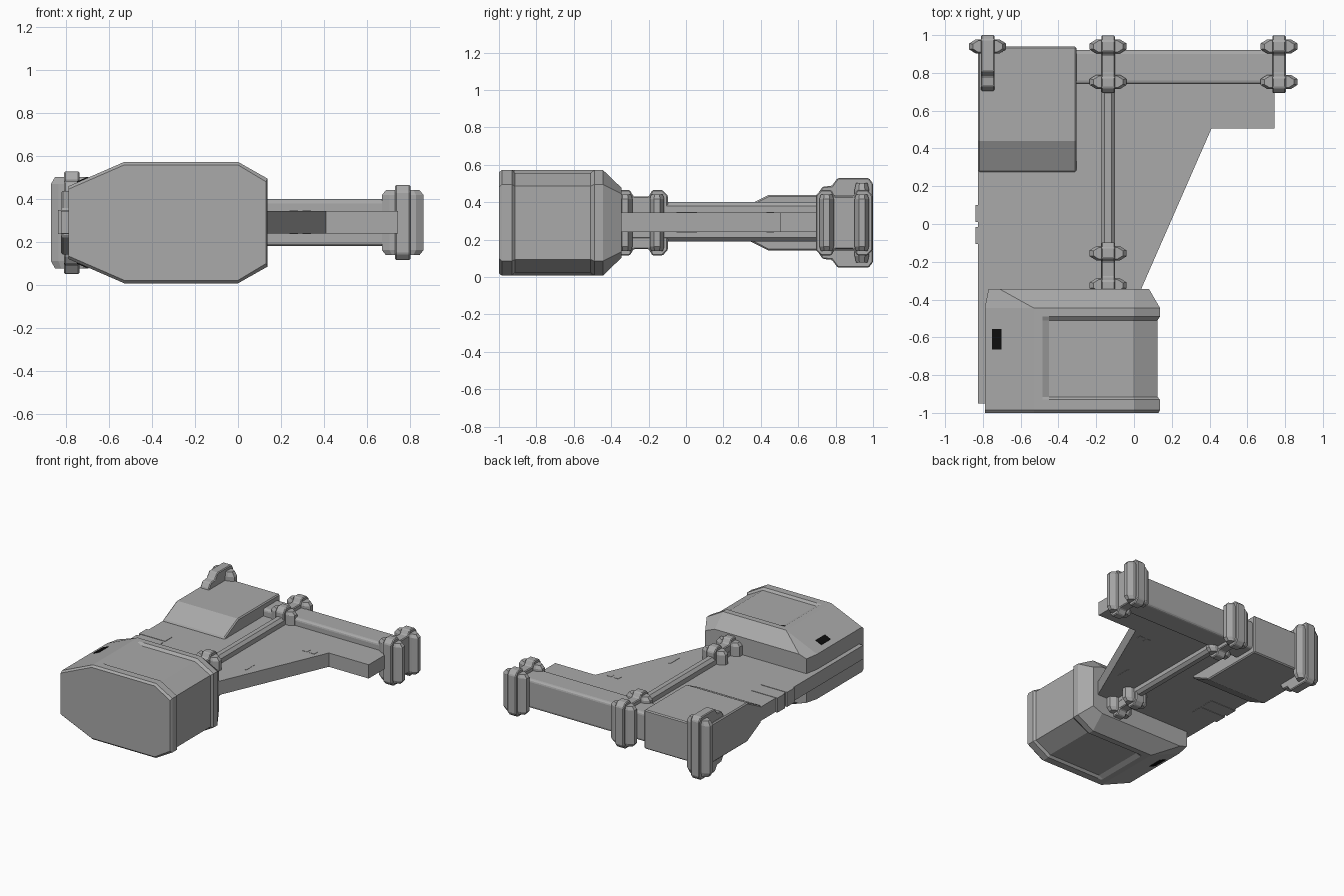
import bpy, bmesh, math

if "Cube" in bpy.data.objects:
    bpy.data.objects.remove(bpy.data.objects["Cube"])

MID = 0.29  # height of the horizontal symmetry plane


def material(name, v):
    m = bpy.data.materials.new(name)
    m.diffuse_color = (v, v, v, 1)
    m.use_nodes = True
    m.node_tree.nodes["Principled BSDF"].inputs["Base Color"].default_value = m.diffuse_color
    return m


GREY = material("hull_grey", 0.4)
BLACK = material("vent_black", 0.004)


def finish(name, bm, mat=GREY, bevel=0, segments=1):
    bmesh.ops.recalc_face_normals(bm, faces=bm.faces)
    me = bpy.data.meshes.new(name)
    bm.to_mesh(me)
    bm.free()
    ob = bpy.data.objects.new(name, me)
    bpy.context.collection.objects.link(ob)
    me.materials.append(mat)
    if bevel:
        mod = ob.modifiers.new("edge_bevel", 'BEVEL')
        mod.width = bevel
        mod.segments = segments
        mod.limit_method = 'ANGLE'
    return ob


def loft(name, rings, **kw):
    """Skin a list of equally long point rings and cap both ends."""
    bm = bmesh.new()
    loops = [[bm.verts.new(p) for p in r] for r in rings]
    n = len(loops[0])
    for a, b in zip(loops, loops[1:]):
        for i in range(n):
            j = (i + 1) % n
            bm.faces.new((a[i], a[j], b[j], b[i]))
    bm.faces.new(loops[0])
    bm.faces.new(loops[-1])
    return finish(name, bm, **kw)


def box(name, x0, x1, y0, y1, z0, z1, **kw):
    rings = [[(x0, y0, z), (x1, y0, z), (x1, y1, z), (x0, y1, z)] for z in (z0, z1)]
    return loft(name, rings, **kw)


def mirrored(half):
    """Close an upper half profile (u, height) with its lower reflection."""
    return half + [(u, -h) for u, h in reversed(half)]


def side_profile(name, half, x0, x1, **kw):
    pts = mirrored(half)
    return loft(name, [[(x, y, MID + h) for y, h in pts] for x in (x0, x1)], **kw)


# flat main deck
deck = [(-0.825, 0.9), (-0.825, -0.95), (-0.2, -0.95), (0.04, -0.34),
        (0.41, 0.505), (0.745, 0.505), (0.745, 0.85), (0.0, 0.9)]
loft("deck", [[(x, y, z) for x, y in deck] for z in (0.24, 0.345)])

# rear rail and the spine bar joining it to the front pod
box("rear_rail", -0.6, 0.765, 0.74, 0.92, 0.18, 0.40, bevel=0.02, segments=3)
box("spine_bar", -0.175, -0.1, -0.4, 0.85, 0.19, 0.40, bevel=0.02)

# wedge-fronted rear housing
side_profile("rear_housing", [(0.275, 0.065), (0.44, 0.148), (0.94, 0.148)],
             -0.825, -0.305, bevel=0.008)

# front pod: lofted sections with a recessed band round the right part
outer = [(-0.79, 0.17), (-0.53, 0.283), (-0.485, 0.283), (-0.45, 0.283), (0.0, 0.283), (0.138, 0.205)]
recess = outer[:3] + [(-0.45, 0.266), (-0.005, 0.266), (0.124, 0.196)]
lip = [(x if x < -0.7 else x - 0.008 * (x > 0), h - 0.014) for x, h in outer]
tail = [(-0.77, 0.167), (-0.71, 0.187), (-0.485, 0.187), (-0.45, 0.187), (0.0, 0.187), (0.08, 0.155)]
sections = [(-1.0, lip), (-0.985, outer), (-0.93, outer), (-0.915, recess),
            (-0.51, recess), (-0.49, outer), (-0.445, outer), (-0.345, tail)]
loft("front_pod", [[(x, y, MID + h) for x, h in mirrored(s)] for y, s in sections])

# black vents on the pod's upper and lower left slopes
for side, label in ((1, "upper"), (-1, "lower")):
    vent = box(label + "_vent", -0.027, 0.027, -0.055, 0.055, -0.004, 0.004, mat=BLACK)
    vent.location = (-0.725, -0.61, MID + side * 0.1985)
    vent.rotation_euler.y = -side * math.radians(23)


# clamp blocks: chamfered upright pads
def pad(name, x, y, half_height):
    corner = [(0.0975, 0.016), (0.062, 0.038)]
    plan = corner + [(-a, b) for a, b in reversed(corner)]
    plan += [(-a, -b) for a, b in plan]
    rings = []
    for h, s in ((-1, 0.8), (-0.84, 1), (0.84, 1), (1, 0.8)):
        rings.append([(x + a * s, y + b * s, MID + h * half_height) for a, b in plan])
    loft(name, rings)


# strap running over a pair of pads, raised above each one
def strap(name, x, y0, y1):
    half = [(y0 - 0.058, 0.145), (y0 - 0.03, 0.175), (y0 + 0.025, 0.175), (y0 + 0.045, 0.14),
            (y1 - 0.045, 0.14), (y1 - 0.025, 0.175), (y1 + 0.03, 0.175), (y1 + 0.058, 0.145)]
    side_profile(name, half, x - 0.036, x + 0.036, bevel=0.006)


for label, x, y0, y1 in (("right", 0.768, 0.752, 0.94), ("middle", -0.137, 0.752, 0.94),
                         ("front", -0.137, -0.325, -0.155)):
    pad(label + "_pad_a", x, y0, 0.152)
    pad(label + "_pad_b", x, y1, 0.152)
    strap(label + "_strap", x, y0, y1)

# tall corner clamp with a stepped strap
pad("corner_pad", -0.775, 0.94, 0.213)
side_profile("corner_strap", [(0.705, 0.155), (0.73, 0.193), (0.78, 0.198), (0.81, 0.239),
                              (0.978, 0.239), (1.0, 0.21)], -0.811, -0.739, bevel=0.006)

# thin panels on both faces of the deck
for y in (0.01, -0.105):
    box("edge_panel", -0.839, -0.62, y, y + 0.09, 0.237, 0.348)
for x in (0.24, 0.30):
    box("small_panel", x, x + 0.04, 0.43, 0.47, 0.238, 0.347)
box("slit_panel", 0.09, 0.105, -0.05, 0.06, 0.238, 0.347)
